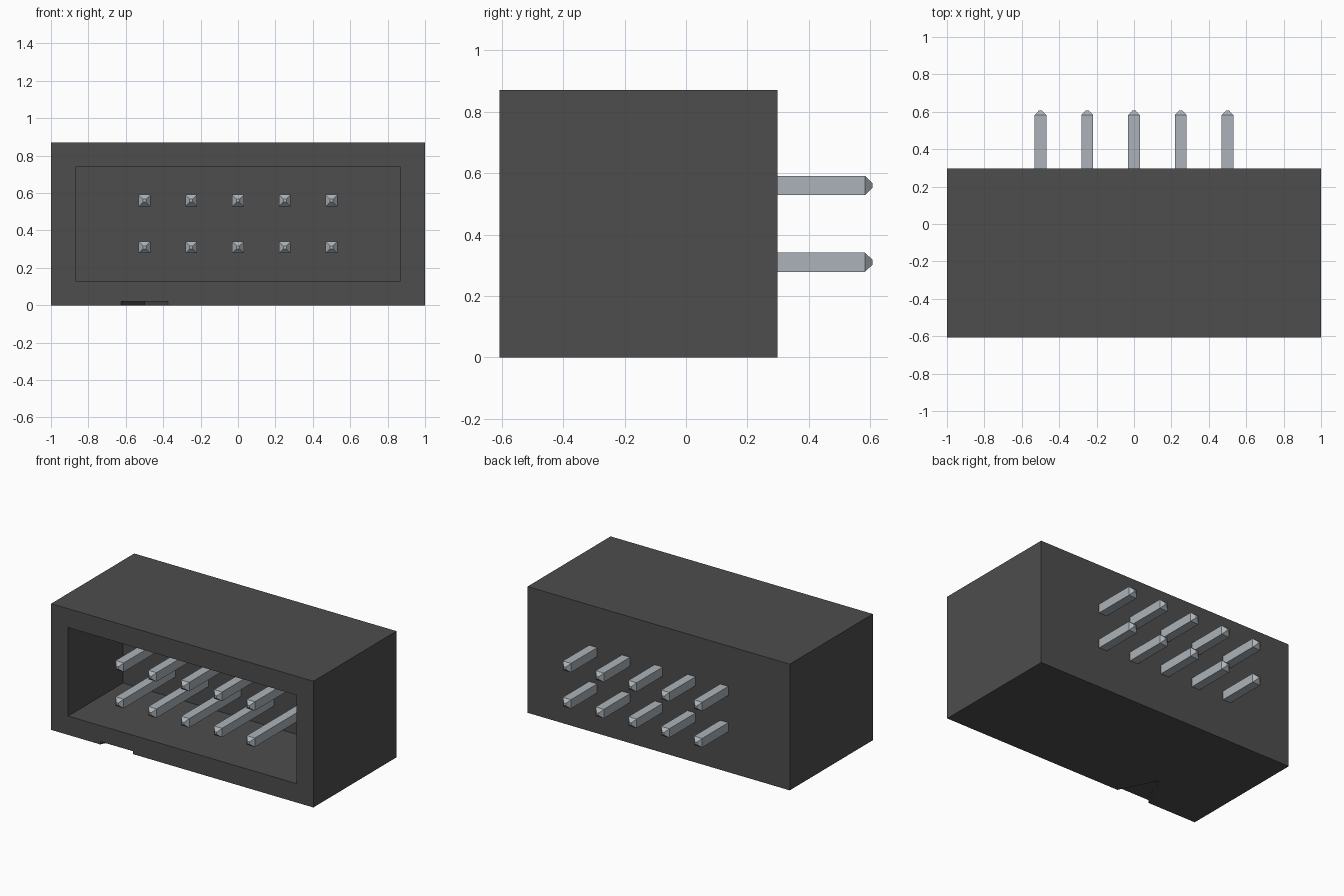
import bpy
import bmesh

cube = bpy.data.objects.get("Cube")
if cube:
    bpy.data.objects.remove(cube, do_unlink=True)


def material(name, rgb):
    m = bpy.data.materials.new(name)
    m.use_nodes = True
    m.diffuse_color = (*rgb, 1)
    m.node_tree.nodes["Principled BSDF"].inputs["Base Color"].default_value = (*rgb, 1)
    return m


def add_object(name, bm, mat=None):
    bmesh.ops.recalc_face_normals(bm, faces=bm.faces)
    mesh = bpy.data.meshes.new(name)
    bm.to_mesh(mesh)
    bm.free()
    if mat:
        mesh.materials.append(mat)
    ob = bpy.data.objects.new(name, mesh)
    bpy.context.collection.objects.link(ob)
    return ob


def loft(bm, rings):
    """Skin a list of rings of equal length and cap both ends."""
    loops = [[bm.verts.new(p) for p in ring] for ring in rings]
    n = len(loops[0])
    for a, b in zip(loops, loops[1:]):
        for i in range(n):
            j = (i + 1) % n
            bm.faces.new((a[i], a[j], b[j], b[i]))
    bm.faces.new(loops[0])
    bm.faces.new(loops[-1])


def rect(y, x0, x1, z0, z1):
    return [(x0, y, z0), (x1, y, z0), (x1, y, z1), (x0, y, z1)]


plastic = material("dark grey plastic", (0.075, 0.075, 0.075))
metal = material("pale grey metal", (0.41, 0.45, 0.48))

FRONT, BACK, HEIGHT, WALL = -0.607, 0.298, 0.87, 0.13

# Housing: open box, from the cavity floor out to the rim and round to the back
bm = bmesh.new()
inner = (-1 + WALL, 1 - WALL, WALL, HEIGHT - WALL)
outer = (-1, 1, 0, HEIGHT)
loft(bm, [rect(-0.01, *inner), rect(FRONT, *inner),
          rect(FRONT, *outer), rect(BACK, *outer)])
housing = add_object("housing", bm, plastic)

# Shallow triangular first-pin mark cut into the underside at the front edge
bm = bmesh.new()
loft(bm, [[(-0.655, FRONT - 0.06, z), (-0.345, FRONT - 0.06, z), (-0.5, FRONT + 0.25, z)]
          for z in (-0.05, 0.02)])
cutter = add_object("mark_cutter", bm)
cutter.hide_render = True
cut = housing.modifiers.new("mark", 'BOOLEAN')
cut.operation = 'DIFFERENCE'
cut.solver = 'EXACT'
cut.object = cutter
bpy.context.view_layer.objects.active = housing
bpy.ops.object.modifier_apply(modifier=cut.name)
bpy.data.objects.remove(cutter, do_unlink=True)

# Pins: square bars with chamfered tips, two rows of five
sections = [(-0.60, 0.008), (-0.575, 0.031), (0.583, 0.031), (0.607, 0.008)]
for row, z in (("lower", 0.31), ("upper", 0.56)):
    for i in range(5):
        x = -0.5 + 0.25 * i
        bm = bmesh.new()
        loft(bm, [rect(y, x - h, x + h, z - h, z + h) for y, h in sections])
        add_object(f"{row}_pin_{i + 1}", bm, metal)
